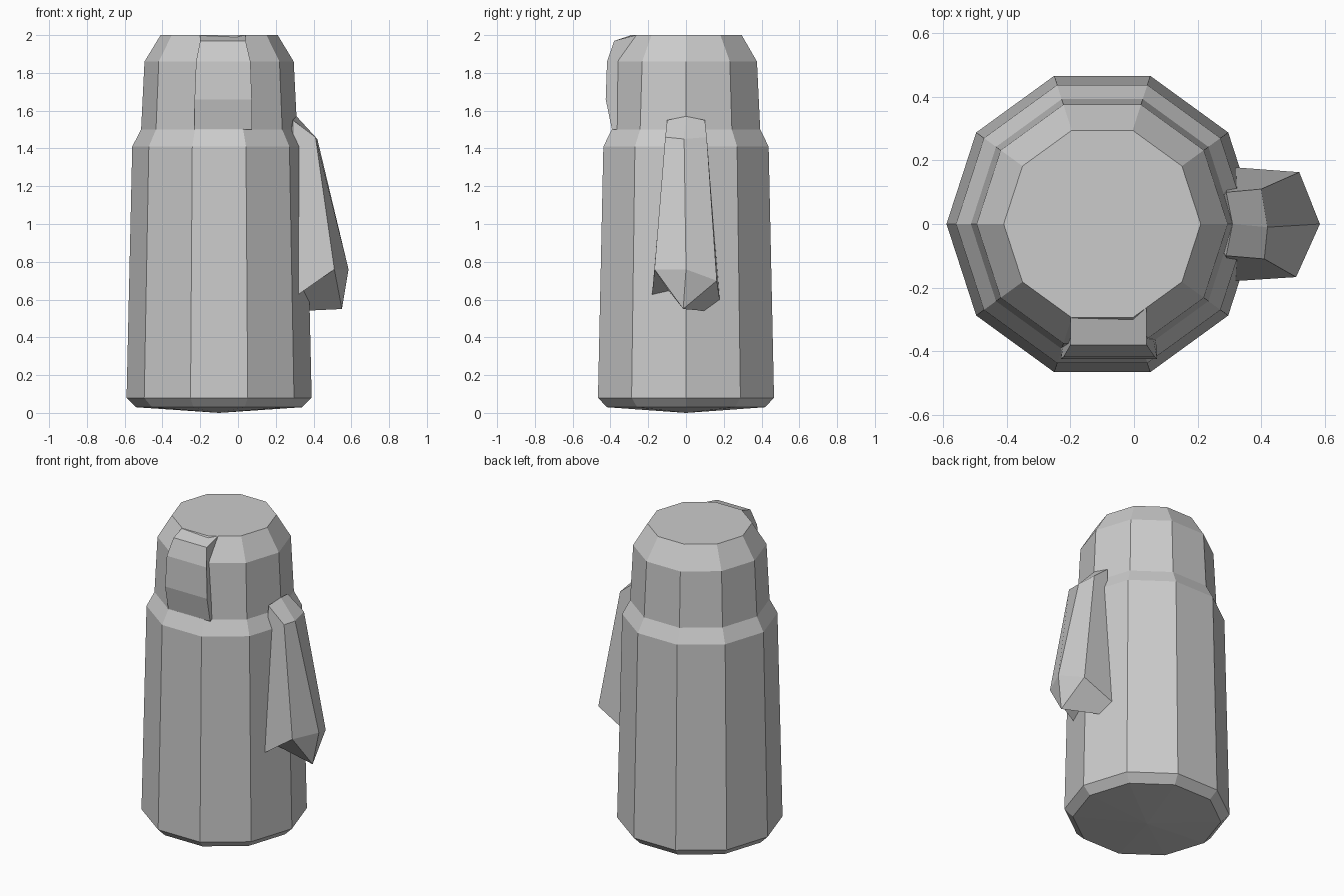
import bpy, bmesh, math

if "Cube" in bpy.data.objects:
    bpy.data.objects.remove(bpy.data.objects["Cube"])


def make(name, verts, faces):
    me = bpy.data.meshes.new(name)
    me.from_pydata(verts, [], faces)
    bm = bmesh.new()
    bm.from_mesh(me)
    bmesh.ops.recalc_face_normals(bm, faces=bm.faces)
    bm.to_mesh(me)
    bm.free()
    ob = bpy.data.objects.new(name, me)
    bpy.context.collection.objects.link(ob)
    return ob


# Ten-sided body turned from a radius / height profile
N, CX = 10, -0.1
profile = [(0.44, 0.03), (0.49, 0.08), (0.46, 1.41), (0.413, 1.5), (0.395, 1.86), (0.31, 2.0)]
verts = [(CX + r * math.cos(2 * math.pi * i / N), r * math.sin(2 * math.pi * i / N), z)
         for r, z in profile for i in range(N)]
faces = [(k * N + i, k * N + (i + 1) % N, (k + 1) * N + (i + 1) % N, (k + 1) * N + i)
         for k in range(len(profile) - 1) for i in range(N)]
faces.append(tuple(range((len(profile) - 1) * N, len(profile) * N)))
verts.append((CX, 0, 0.0))
faces += [(i, (i + 1) % N, len(verts) - 1) for i in range(N)]
make("body", verts, faces)

# Raised front panel: rows of left x, right x, y, z, closed inside the body
rows = [(-0.23, 0.073, -0.392, 1.5), (-0.23, 0.073, -0.425, 1.66),
        (-0.222, 0.066, -0.418, 1.86), (-0.2, 0.04, -0.38, 1.97)]
left = [(a, y, z) for a, b, y, z in rows] + [(-0.2, -0.29, 2.0), (-0.2, -0.25, 1.5)]
right = [(b, y, z) for a, b, y, z in rows] + [(0.04, -0.265, 2.0), (0.04, -0.25, 1.5)]
n = len(left)
make("front_panel", left + right,
     [(i, (i + 1) % n, n + (i + 1) % n, n + i) for i in range(n)]
     + [tuple(range(n)), tuple(range(n, 2 * n))])

# Flaring side fin with a notched underside
p = {
    "A": (0.29, -0.1, 1.55), "B": (0.41, -0.11, 1.46), "C": (0.42, -0.01, 1.45),
    "D": (0.40, 0.11, 1.46), "E": (0.29, 0.1, 1.55), "F": (0.31, 0, 1.57),
    "a": (0.31, -0.18, 0.62), "b": (0.51, -0.167, 0.76), "c": (0.585, 0, 0.76),
    "d": (0.52, 0.163, 0.70), "e": (0.32, 0.178, 0.60), "t": (0.55, -0.015, 0.55),
    "g": (0.34, 0.1, 0.54), "p": (0.345, -0.09, 0.645), "i": (0.2, 0, 1.0),
}
keys = list(p)
shape = ["AabB", "BbcC", "CcdD", "DdeE", "ABCF", "FCDE", "bct", "ctd",
         "tdeg", "abp", "pbtg",
         "AFi", "FEi", "Eei", "egi", "gpi", "pai", "aAi"]
make("side_fin", list(p.values()), [tuple(keys.index(ch) for ch in f) for f in shape])
